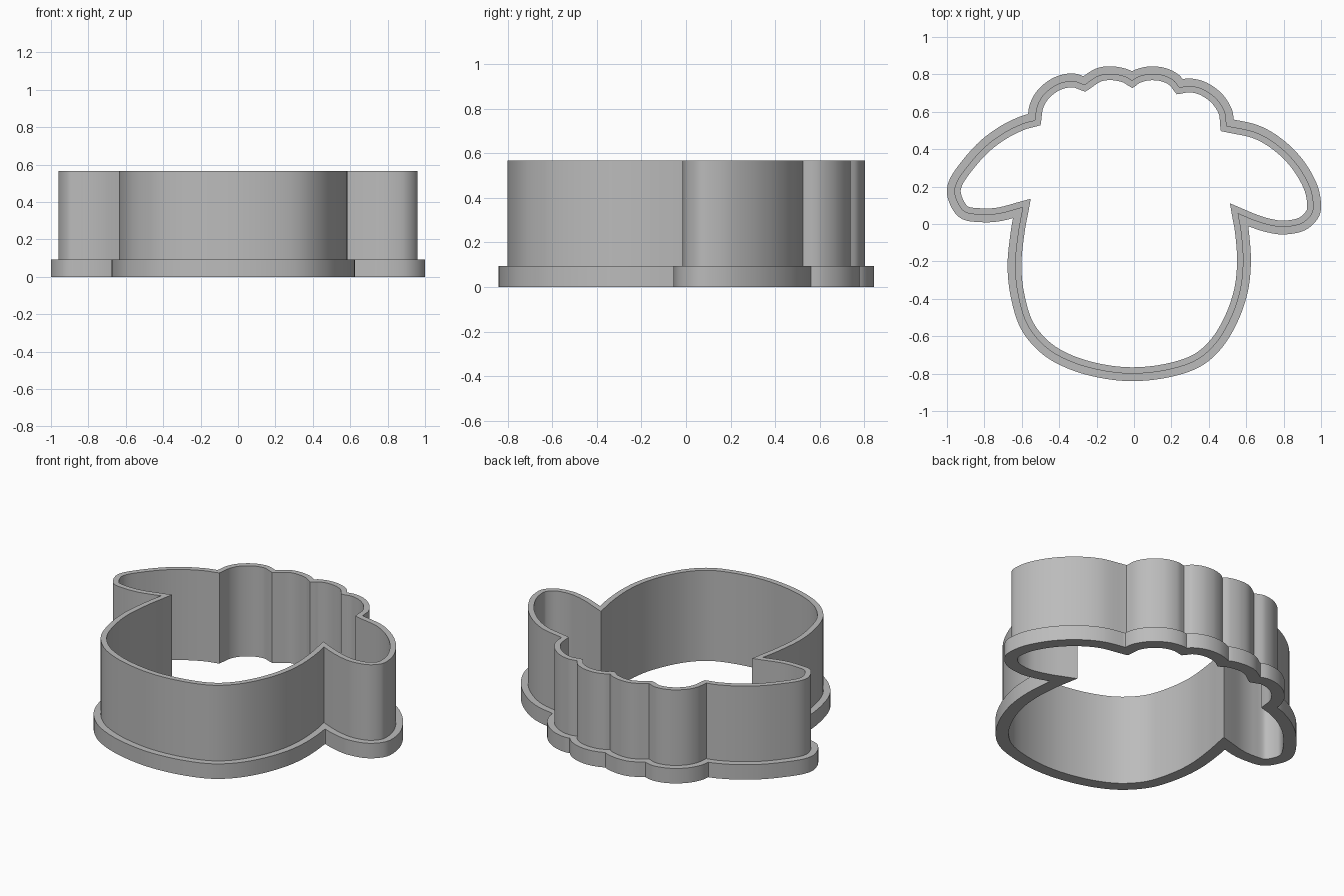
import bpy
import bmesh
from mathutils import Vector

RIM_TOP, WALL_TOP = 0.094, 0.567
RIM_WIDTH, WALL_WIDTH = 0.04, 0.034
STEPS = 14

cube = bpy.data.objects.get("Cube")
if cube:
    bpy.data.objects.remove(cube, do_unlink=True)

# Outline of the wall's outer side, counterclockwise: smooth arcs meeting at sharp corners
face = [(-.595, .088), (-.62, -.05), (-.636, -.22), (-.62, -.38), (-.57, -.54),
        (-.47, -.66), (-.34, -.735), (-.18, -.782), (-.01, -.8), (.17, -.782),
        (.33, -.73), (.44, -.635), (.52, -.5), (.57, -.35), (.585, -.2),
        (.575, -.05), (.557, .055)]
left_ear = [(.557, .055), (.64, .02), (.72, -.005), (.8, -.016), (.89, 0), (.945, .045),
            (.96, .1), (.94, .2), (.87, .32), (.77, .42), (.65, .49), (.495, .525)]
curls = [
    [(.495, .525), (.485, .6), (.44, .67), (.37, .72), (.3, .738), (.243, .73)],
    [(.243, .73), (.21, .77), (.15, .797), (.08, .802), (.02, .787), (-.01, .767)],
    [(-.01, .767), (-.05, .79), (-.12, .803), (-.19, .793), (-.265, .745)],
    [(-.265, .745), (-.33, .765), (-.41, .747), (-.48, .695), (-.518, .63), (-.53, .555)],
]
right_ear = [(-.53, .555), (-.6, .535), (-.7, .485), (-.8, .41), (-.89, .31), (-.95, .22),
             (-.957, .15), (-.91, .068), (-.82, .05), (-.72, .055), (-.595, .088)]


def smooth_arc(points):
    """Catmull-Rom samples through the points, leaving out the last one."""
    p = [Vector(q) for q in points]
    p = [2 * p[0] - p[1]] + p + [2 * p[-1] - p[-2]]
    samples = []
    for a, b, c, d in zip(p, p[1:], p[2:], p[3:]):
        for i in range(STEPS):
            t = i / STEPS
            samples.append(b + (c - a) * t / 2
                           + (2 * a - 5 * b + 4 * c - d) * t * t / 2
                           + (3 * b - a - 3 * c + d) * t ** 3 / 2)
    return samples


def offset(loop, distance):
    """Mitred parallel loop; points that fold over at corners are dropped."""
    result = []
    for i, p in enumerate(loop):
        before = (p - loop[i - 1]).normalized()
        after = (loop[(i + 1) % len(loop)] - p).normalized()
        n0 = Vector((before.y, -before.x))
        n1 = Vector((after.y, -after.x))
        q = p + (n0 + n1) * distance / max(1 + n0.dot(n1), 0.45)
        if min((q - other).length for other in loop) > abs(distance) * 0.998:
            result.append(q)
    return result


def add_ring(bm, loop, z):
    verts = [bm.verts.new((p.x, p.y, z)) for p in loop]
    for a, b in zip(verts, verts[1:] + verts[:1]):
        bm.edges.new((a, b))
    return verts


def add_side(bm, low, high):
    for i in range(len(low)):
        bm.faces.new((low[i - 1], low[i], high[i], high[i - 1]))


def add_flat(bm, ring_a, ring_b):
    edges = [bm.edges.get((r[i - 1], r[i])) for r in (ring_a, ring_b) for i in range(len(r))]
    bmesh.ops.triangle_fill(bm, edges=edges, use_beauty=True, normal=(0, 0, 1))


wall_line = []
for arc in [face, left_ear, *curls, right_ear]:
    wall_line += smooth_arc(arc)
rim_line = offset(wall_line, RIM_WIDTH)
inner_line = offset(wall_line, -WALL_WIDTH)

# Thin wall and wide base rim as one closed body
bm = bmesh.new()
rim_low = add_ring(bm, rim_line, 0)
rim_high = add_ring(bm, rim_line, RIM_TOP)
wall_low = add_ring(bm, wall_line, RIM_TOP)
wall_high = add_ring(bm, wall_line, WALL_TOP)
inner_low = add_ring(bm, inner_line, 0)
inner_high = add_ring(bm, inner_line, WALL_TOP)
add_flat(bm, rim_low, inner_low)
add_flat(bm, rim_high, wall_low)
add_flat(bm, wall_high, inner_high)
add_side(bm, rim_low, rim_high)
add_side(bm, wall_low, wall_high)
add_side(bm, inner_low, inner_high)
bmesh.ops.recalc_face_normals(bm, faces=bm.faces[:])

mesh = bpy.data.meshes.new("cutter_body")
bm.to_mesh(mesh)
bm.free()
body = bpy.data.objects.new("cutter_body", mesh)
bpy.context.collection.objects.link(body)

# Plain grey plastic
grey = bpy.data.materials.new("grey_plastic")
grey.use_nodes = True
colour = (0.5, 0.5, 0.5, 1)
grey.diffuse_color = colour
grey.node_tree.nodes["Principled BSDF"].inputs["Base Color"].default_value = colour
mesh.materials.append(grey)

bpy.ops.object.select_all(action="DESELECT")
body.select_set(True)
bpy.context.view_layer.objects.active = body
bpy.ops.object.shade_smooth_by_angle()
